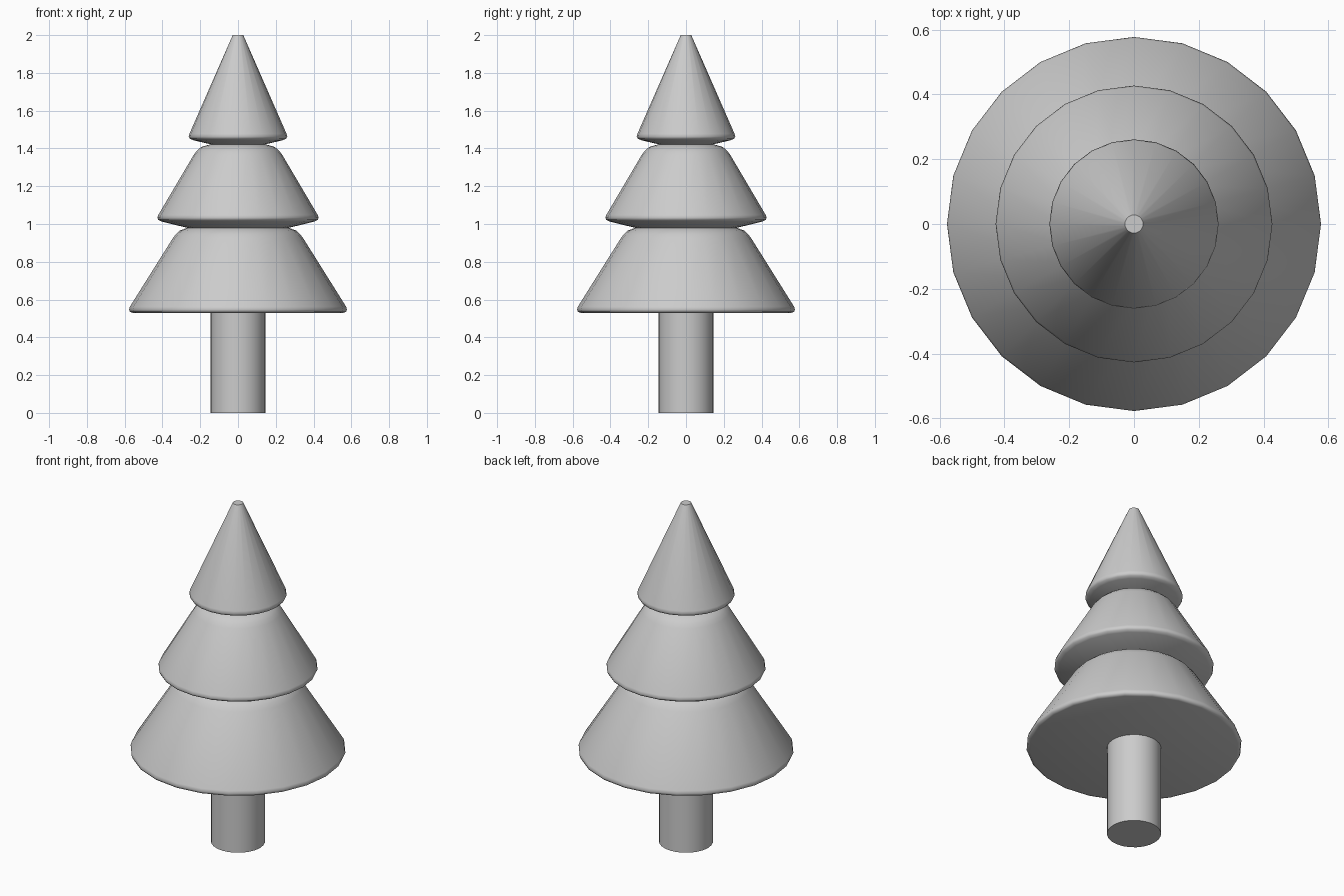
import bpy, bmesh, math

if "Cube" in bpy.data.objects:
    bpy.data.objects.remove(bpy.data.objects["Cube"])

SIDES = 24


def lathe(name, profile, angle):
    """Revolve (radius, height) points around z, capped at both ends."""
    bm = bmesh.new()
    rings = [[bm.verts.new((r * math.cos(2 * math.pi * i / SIDES),
                            r * math.sin(2 * math.pi * i / SIDES), z))
              for i in range(SIDES)] for r, z in profile]
    for a, b in zip(rings, rings[1:]):
        for i in range(SIDES):
            j = (i + 1) % SIDES
            bm.faces.new((a[i], a[j], b[j], b[i]))
    bm.faces.new(rings[0][::-1])
    bm.faces.new(rings[-1])
    mesh = bpy.data.meshes.new(name)
    bm.to_mesh(mesh)
    bm.free()
    obj = bpy.data.objects.new(name, mesh)
    bpy.context.collection.objects.link(obj)
    bpy.ops.object.select_all(action='DESELECT')
    bpy.context.view_layer.objects.active = obj
    obj.select_set(True)
    bpy.ops.object.shade_smooth_by_angle(angle=math.radians(angle))
    return obj


# Trunk
lathe("trunk", [(0.145, 0), (0.145, 0.535)], 40)

# Foliage: three stacked skirts with rounded shoulders and rims
lower = [(0.558, 0.53), (0.572, 0.535), (0.577, 0.547), (0.572, 0.563),
         (0.345, 0.925), (0.33, 0.945), (0.308, 0.965), (0.27, 0.98)]
middle = [(0.405, 1.013), (0.422, 1.022), (0.427, 1.033), (0.422, 1.048),
          (0.235, 1.365), (0.22, 1.385), (0.195, 1.408), (0.145, 1.422)]
upper = [(0.235, 1.443), (0.254, 1.451), (0.261, 1.462), (0.257, 1.478),
         (0.028, 2.0)]
lathe("foliage", lower + middle + upper, 50)
